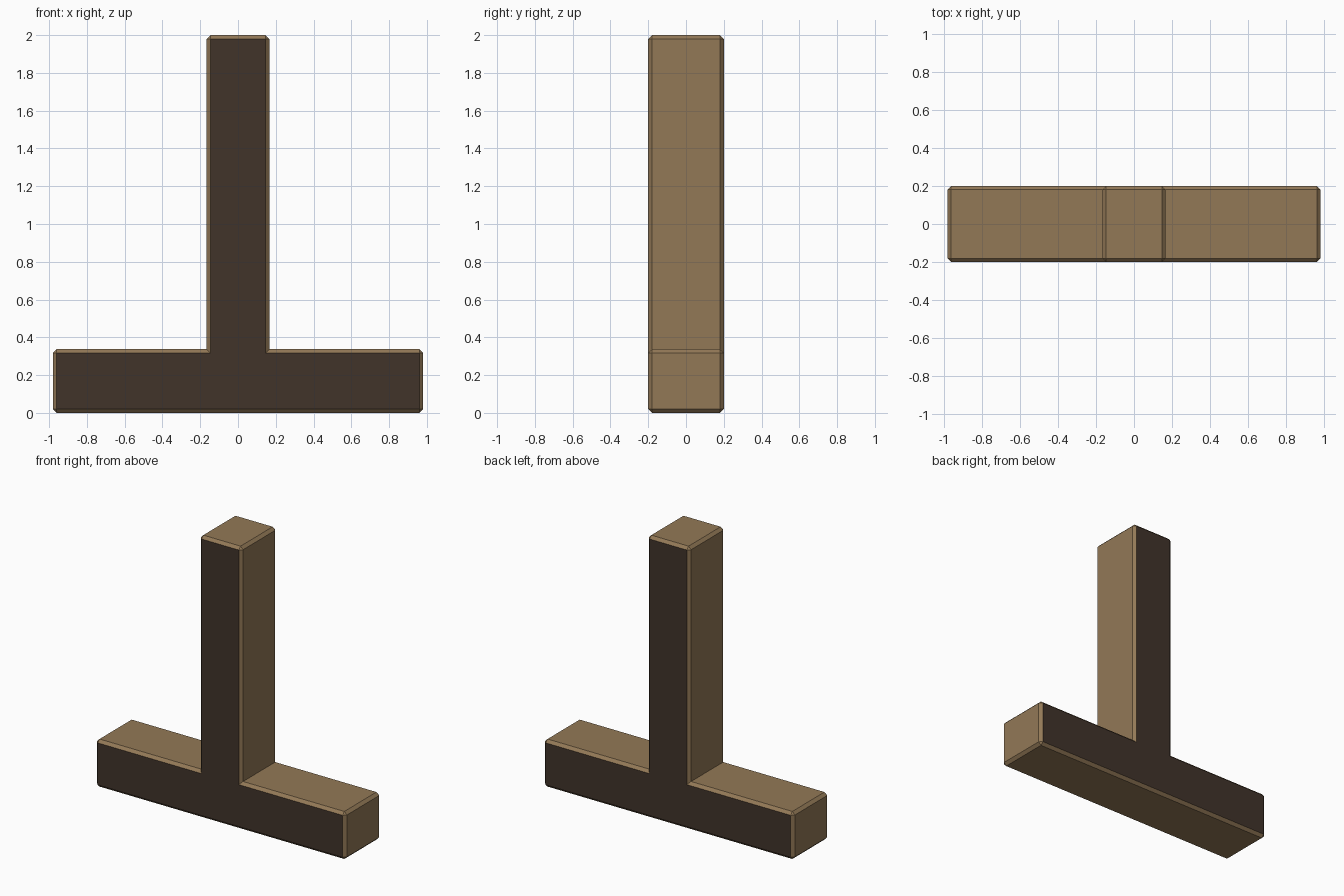
import bpy, bmesh

if "Cube" in bpy.data.objects:
    bpy.data.objects.remove(bpy.data.objects["Cube"])

HALF_BASE, HALF_POST = 0.98, 0.166
BASE_TOP, HEIGHT = 0.337, 2.0
HALF_DEPTH, CHAMFER = 0.2, 0.02


def material(name, color):
    mat = bpy.data.materials.new(name)
    mat.diffuse_color = (*color, 1)
    mat.use_nodes = True
    mat.node_tree.nodes["Principled BSDF"].inputs["Base Color"].default_value = mat.diffuse_color
    return mat


# Upside-down T outline, mirrored from its right half
right = [(HALF_BASE, 0), (HALF_BASE, BASE_TOP), (HALF_POST, BASE_TOP), (HALF_POST, HEIGHT)]
outline = right + [(-x, z) for x, z in reversed(right)]

# Extrude the outline through the depth
bm = bmesh.new()
face = bm.faces.new([bm.verts.new((x, -HALF_DEPTH, z)) for x, z in outline])
extruded = bmesh.ops.extrude_face_region(bm, geom=[face], use_keep_orig=True)
bmesh.ops.translate(bm, vec=(0, 2 * HALF_DEPTH, 0),
                    verts=[g for g in extruded["geom"] if isinstance(g, bmesh.types.BMVert)])
bmesh.ops.recalc_face_normals(bm, faces=bm.faces[:])
bm.normal_update()

# Chamfer every edge except the two inner corners
outer_edges = [e for e in bm.edges if e.is_convex]
bmesh.ops.bevel(bm, geom=outer_edges, offset=CHAMFER, offset_type='OFFSET',
                segments=1, profile=0.5, affect='EDGES')
bm.normal_update()

# Dark front and back panels, lighter wood on the sides and chamfers
for f in bm.faces:
    f.material_index = 1 if abs(f.normal.y) > 0.99 else 0

mesh = bpy.data.meshes.new("t_stand")
bm.to_mesh(mesh)
bm.free()
mesh.materials.append(material("light_wood", (0.29, 0.19, 0.094)))
mesh.materials.append(material("dark_wood", (0.053, 0.033, 0.023)))
stand = bpy.data.objects.new("t_stand", mesh)
bpy.context.collection.objects.link(stand)
